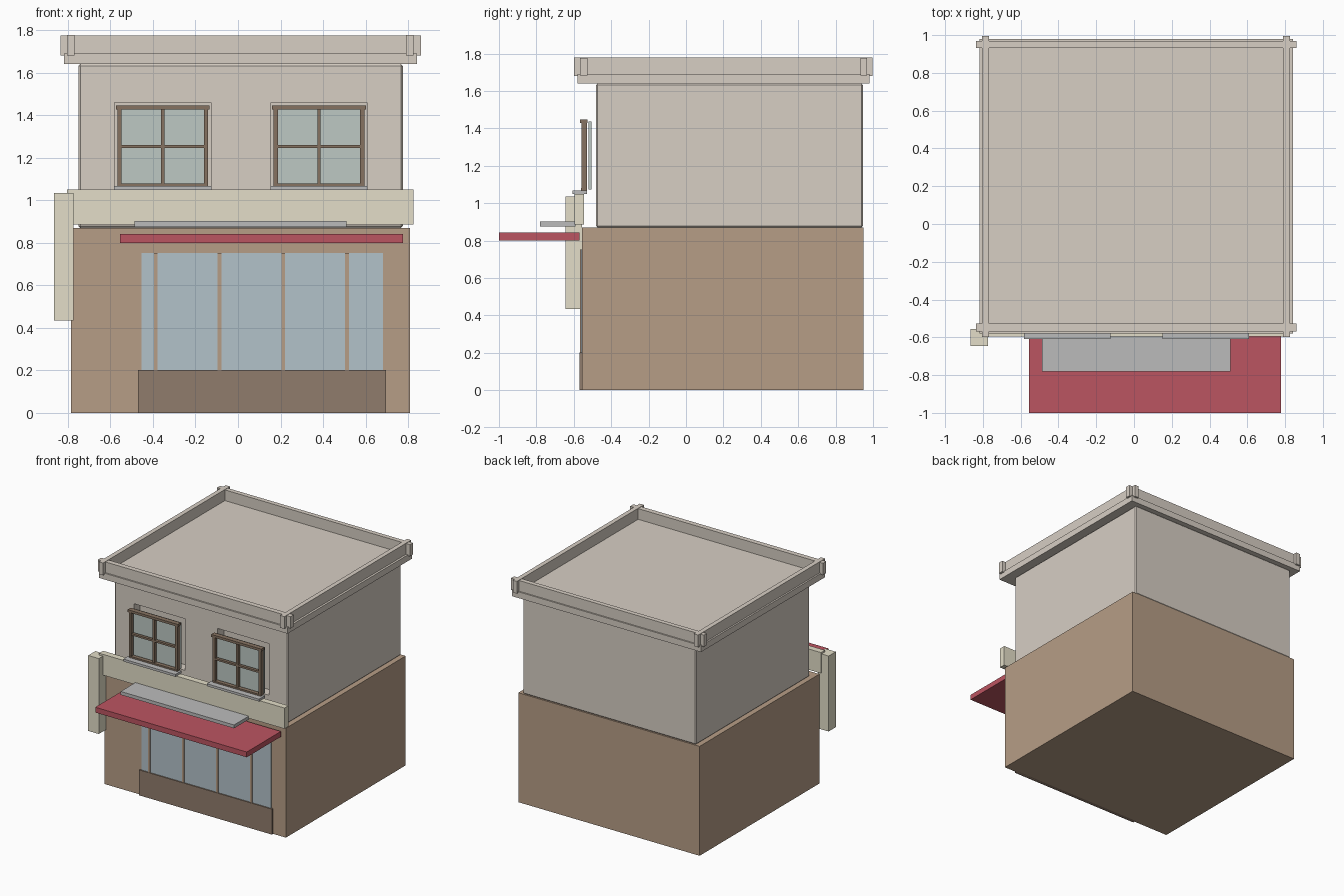
import bpy

if "Cube" in bpy.data.objects:
    bpy.data.objects.remove(bpy.data.objects["Cube"])


def material(name, r, g, b):
    m = bpy.data.materials.new(name)
    m.diffuse_color = (r, g, b, 1)
    m.use_nodes = True
    m.node_tree.nodes["Principled BSDF"].inputs["Base Color"].default_value = m.diffuse_color
    return m


STONE = material("stone", 0.68, 0.62, 0.55)
BROWN = material("brown", 0.47, 0.34, 0.24)
DARK = material("dark_wood", 0.28, 0.20, 0.15)
FRAME = material("frame_wood", 0.24, 0.17, 0.12)
CREAM = material("cream", 0.77, 0.73, 0.58)
RED = material("red", 0.50, 0.09, 0.12)
GREY = material("grey", 0.50, 0.50, 0.50)
SHOP_GLASS = material("shop_glass", 0.45, 0.54, 0.59)
GLASS = material("window_glass", 0.51, 0.58, 0.55)


def box(name, x, y, z, mat):
    """Box from (min, max) ranges on each axis."""
    bpy.ops.mesh.primitive_cube_add(size=1, location=[(a + b) / 2 for a, b in (x, y, z)])
    ob = bpy.context.object
    ob.name = name
    ob.scale = [b - a for a, b in (x, y, z)]
    bpy.ops.object.transform_apply(location=False, rotation=False, scale=True)
    ob.data.materials.append(mat)
    return ob


WINDOWS = {"left": -0.354, "right": 0.381}

# Storeys
box("ground_floor", (-0.785, 0.81), (-0.555, 0.95), (0, 0.87), BROWN)
upper = box("upper_floor", (-0.75, 0.775), (-0.48, 0.945), (0.87, 1.64), STONE)
bevel = upper.modifiers.new("soft_corners", 'BEVEL')
bevel.width = 0.008
bevel.segments = 1

# Window recesses cut into the upper wall
for side, cx in WINDOWS.items():
    cutter = box("recess_cutter_" + side, (cx - 0.226, cx + 0.226), (-0.6, -0.40), (1.05, 1.46), STONE)
    cutter.hide_render = True
    cutter.hide_viewport = True
    cut = upper.modifiers.new("recess_" + side, 'BOOLEAN')
    cut.operation = 'DIFFERENCE'
    cut.solver = 'EXACT'
    cut.object = cutter

# Cornice slab and crossing parapet rails
box("cornice_slab", (-0.818, 0.843), (-0.58, 0.98), (1.64, 1.69), STONE)
for name, y in (("front", (-0.568, -0.527)), ("back", (0.932, 0.969))):
    box("parapet_" + name, (-0.836, 0.86), y, (1.682, 1.775), STONE)
for name, x in (("left", (-0.805, -0.768)), ("right", (0.79, 0.826))):
    box("parapet_" + name, x, (-0.598, 0.996), (1.68, 1.778), STONE)

# Upper windows: glass, frame bars, glazing cross and sill
for side, cx in WINDOWS.items():
    def part(name, x0, x1, y, z, mat=FRAME):
        box(f"window_{side}_{name}", (cx + x0, cx + x1), y, z, mat)

    part("glass", -0.21, 0.21, (-0.52, -0.506), (1.073, 1.437), GLASS)
    part("stile_l", -0.213, -0.193, (-0.56, -0.53), (1.067, 1.44))
    part("stile_r", 0.193, 0.213, (-0.56, -0.53), (1.067, 1.44))
    part("top_rail", -0.221, 0.221, (-0.566, -0.527), (1.428, 1.447))
    part("bottom_rail", -0.213, 0.213, (-0.562, -0.53), (1.064, 1.08))
    part("vertical_bar", -0.008, 0.008, (-0.555, -0.532), (1.075, 1.435))
    part("cross_bar", -0.2, 0.2, (-0.555, -0.532), (1.245, 1.26))
    part("sill", -0.229, 0.229, (-0.608, -0.53), (1.049, 1.068), GREY)

# Fascia board and hanging board
box("fascia_board", (-0.805, 0.826), (-0.595, -0.545), (0.885, 1.05), CREAM)
box("hanging_board", (-0.866, -0.773), (-0.645, -0.555), (0.435, 1.035), CREAM)

# Awning and ledge above it
box("awning", (-0.555, 0.777), (-1.0, -0.57), (0.8, 0.842), RED)
box("ledge", (-0.486, 0.511), (-0.78, -0.59), (0.875, 0.902), GREY)

# Shopfront
box("shop_glass", (-0.455, 0.682), (-0.561, -0.54), (0.19, 0.752), SHOP_GLASS)
box("shop_base_panel", (-0.47, 0.697), (-0.57, -0.54), (0, 0.202), DARK)
for i in range(4):
    cx = -0.387 + 0.3 * i
    box(f"shop_mullion_{i + 1}", (cx - 0.009, cx + 0.009), (-0.567, -0.54), (0.2, 0.752), BROWN)
